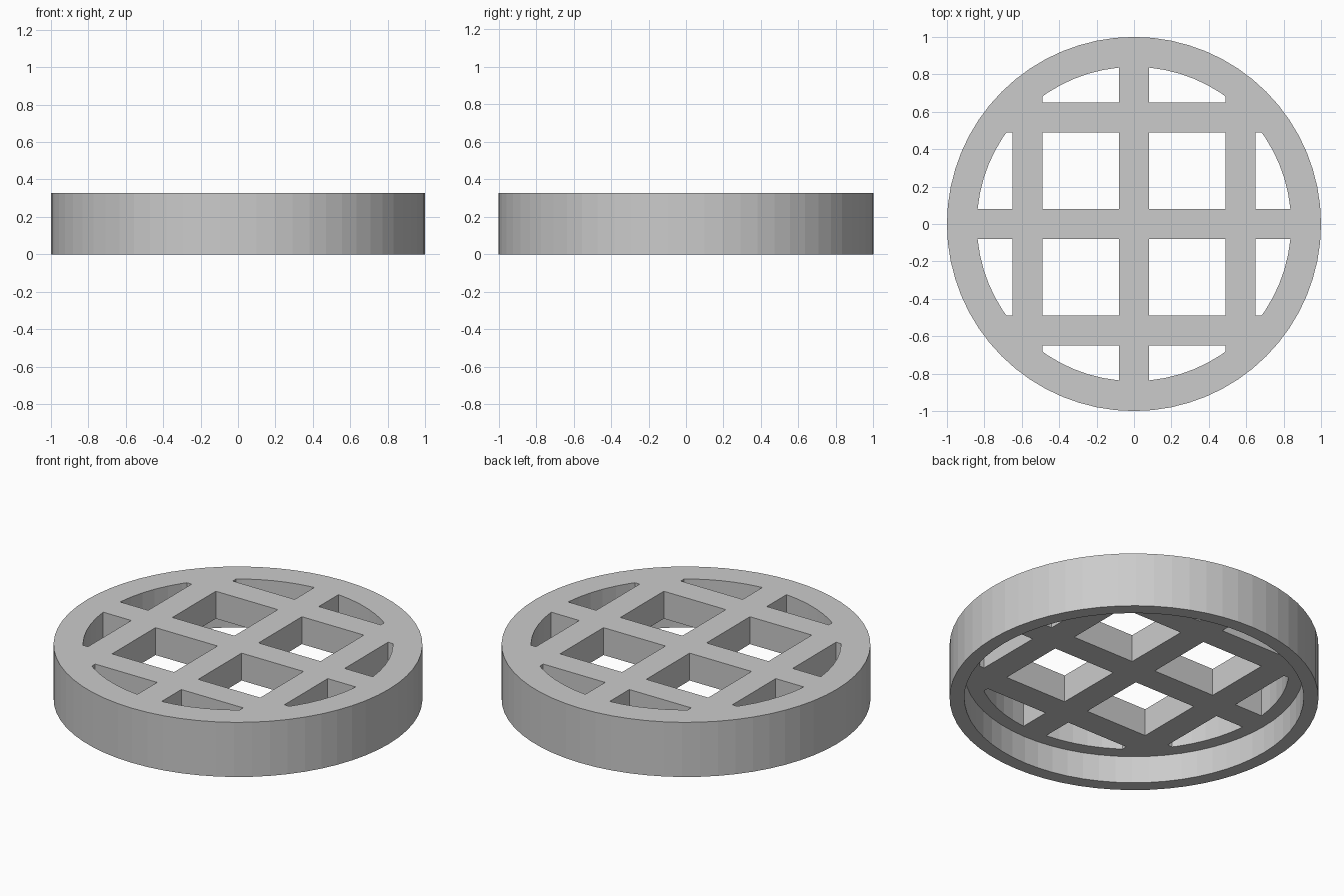
import bpy, bmesh, math
from mathutils import Vector

cube = bpy.data.objects.get("Cube")
if cube:
    bpy.data.objects.remove(cube, do_unlink=True)

SIDES = 64
HEIGHT = 0.327          # overall height
RECESS = 0.163          # depth of the hollow underneath
RIM_IN = 0.92           # inner radius of the skirt
HOLE_R = 0.84           # circle that bounds the openings
BAR = 0.08              # half width of the middle bars
IN, OUT = 0.49, 0.65    # edges of the outer bars

grey = bpy.data.materials.new("plain_grey")
grey.use_nodes = True
colour = (0.6, 0.6, 0.6, 1)
grey.diffuse_color = colour
grey.node_tree.nodes["Principled BSDF"].inputs["Base Color"].default_value = colour


def make_object(name, bm):
    bmesh.ops.recalc_face_normals(bm, faces=bm.faces)
    mesh = bpy.data.meshes.new(name)
    bm.to_mesh(mesh)
    bm.free()
    mesh.materials.append(grey)
    obj = bpy.data.objects.new(name, mesh)
    bpy.context.collection.objects.link(obj)
    return obj


def ring(bm, radius, z):
    angles = [2 * math.pi * i / SIDES for i in range(SIDES)]
    return [bm.verts.new((radius * math.cos(a), radius * math.sin(a), z)) for a in angles]


def revolve(bm, profile):
    """Stack of rings, capped at both ends."""
    rings = [ring(bm, r, z) for r, z in profile]
    for a, b in zip(rings, rings[1:]):
        for i in range(SIDES):
            j = (i + 1) % SIDES
            bm.faces.new((a[i], a[j], b[j], b[i]))
    bm.faces.new(rings[0])
    bm.faces.new(rings[-1])


def window_cutter(x0, x1, y0, y1):
    """Round prism trimmed to a rectangle."""
    bm = bmesh.new()
    revolve(bm, [(HOLE_R, 0.05), (HOLE_R, HEIGHT + 0.1)])
    trims = [((x0, 0, 0), (-1, 0, 0)), ((x1, 0, 0), (1, 0, 0)),
             ((0, y0, 0), (0, -1, 0)), ((0, y1, 0), (0, 1, 0))]
    for co, normal in trims:
        geom = bm.verts[:] + bm.edges[:] + bm.faces[:]
        cut = bmesh.ops.bisect_plane(bm, geom=geom, plane_co=Vector(co),
                                     plane_no=Vector(normal), clear_outer=True)
        edges = [e for e in cut["geom_cut"] if isinstance(e, bmesh.types.BMEdge)]
        if edges:
            bmesh.ops.holes_fill(bm, edges=edges, sides=0)
    return make_object("window_cutter", bm)


# Round body with a skirt and a recess underneath
bm = bmesh.new()
revolve(bm, [(RIM_IN, RECESS), (RIM_IN, 0), (1, 0), (1, HEIGHT)])
body = make_object("lattice_disc", bm)

# Openings between the bars, repeated in four quadrants
near, far = (BAR, IN), (OUT, 1.1)
for sx in (-1, 1):
    for sy in (-1, 1):
        for xs, ys in ((near, near), (near, far), (far, near)):
            x0, x1 = sorted(sx * v for v in xs)
            y0, y1 = sorted(sy * v for v in ys)
            cutter = window_cutter(x0, x1, y0, y1)
            mod = body.modifiers.new("window", "BOOLEAN")
            mod.operation = "DIFFERENCE"
            mod.solver = "EXACT"
            mod.object = cutter
            cutter.hide_render = True

# Bake the openings and remove the cutters
bpy.context.view_layer.update()
evaluated = body.evaluated_get(bpy.context.evaluated_depsgraph_get())
baked = bpy.data.meshes.new_from_object(evaluated)
cutters = [m.object for m in body.modifiers]
body.modifiers.clear()
body.data = baked
for cutter in cutters:
    bpy.data.objects.remove(cutter, do_unlink=True)
body.data.materials.clear()
body.data.materials.append(grey)
for face in body.data.polygons:
    face.material_index = 0
    face.use_smooth = False
